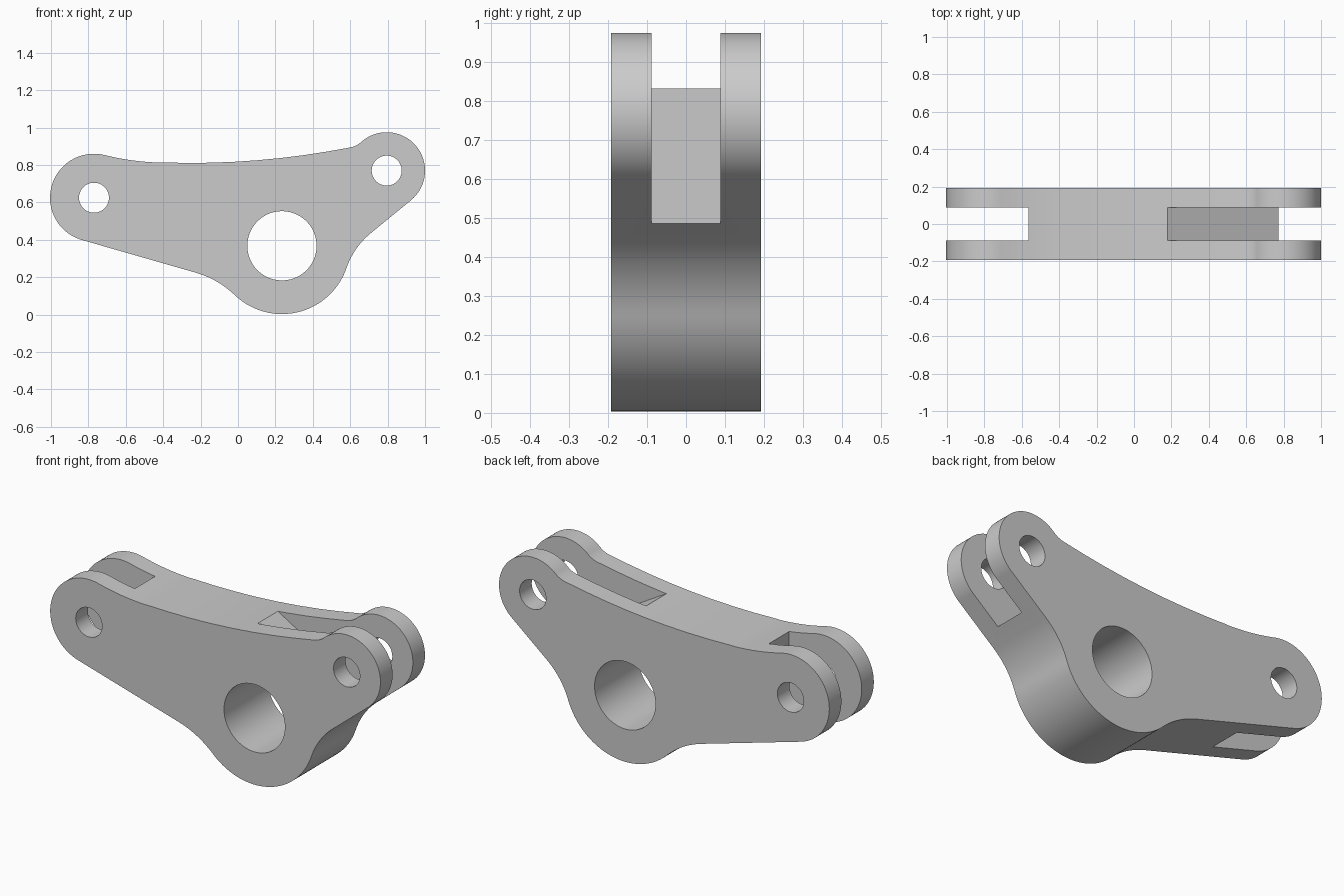
import bpy, bmesh
from math import radians, cos, sin, ceil, hypot

if "Cube" in bpy.data.objects:
    bpy.data.objects.remove(bpy.data.objects["Cube"])

grey = bpy.data.materials.new("light grey metal")
grey.use_nodes = True
colour = (0.6, 0.6, 0.6, 1)
grey.diffuse_color = colour
grey.node_tree.nodes["Principled BSDF"].inputs["Base Color"].default_value = colour


def arc(centre, r, start, end):
    """Points on a circle in the x-z plane, angles in degrees."""
    steps = max(8, ceil(abs(end - start) / 3))
    angles = [radians(start + (end - start) * i / steps) for i in range(steps + 1)]
    return [(centre[0] + r * cos(a), centre[1] + r * sin(a)) for a in angles]


def beside(centre, r, fillet_r, angle):
    """Centre of a fillet touching a circle from outside at an angle."""
    a = radians(angle)
    return centre[0] + (r + fillet_r) * cos(a), centre[1] + (r + fillet_r) * sin(a)


def prism(name, points, half):
    """Extrude an x-z profile symmetrically along y."""
    bm = bmesh.new()
    face = bm.faces.new([bm.verts.new((x, -half, z)) for x, z in points])
    grown = bmesh.ops.extrude_face_region(bm, geom=[face])["geom"]
    bmesh.ops.translate(bm, vec=(0, 2 * half, 0),
                        verts=[g for g in grown if isinstance(g, bmesh.types.BMVert)])
    bmesh.ops.recalc_face_normals(bm, faces=bm.faces)
    mesh = bpy.data.meshes.new(name)
    bm.to_mesh(mesh)
    bm.free()
    mesh.materials.append(grey)
    obj = bpy.data.objects.new(name, mesh)
    bpy.context.collection.objects.link(obj)
    return obj


# Three bosses: the two fork ends and the pivot hub
left, left_r = (-0.77, 0.625), 0.235
right, right_r = (0.795, 0.77), 0.205
hub, hub_r = (0.235, 0.368), 0.365

# Outline, counterclockwise: bosses joined by fillets and straight edges
pieces = [
    arc(left, left_r, 76, 254),
    arc(beside(hub, hub_r, 0.5, -133.8), 0.5, 74, 46.2),
    arc(hub, hub_r, -133.8, -19),
    arc(beside(hub, hub_r, 0.415, -19), 0.415, 161, 129.3),
    arc(right, right_r, -50.7, 132),
    arc(beside(right, right_r, 0.12, 132), 0.12, -48, -78.8),
    arc((-0.25, 5.181), 4.37, -78.8, -92),
    arc(beside(left, left_r, 1.37, 76), 1.37, -92, -104),
]
outline = []
for p in sum(pieces, []):
    if not outline or hypot(p[0] - outline[-1][0], p[1] - outline[-1][1]) > 0.003:
        outline.append(p)
if hypot(outline[0][0] - outline[-1][0], outline[0][1] - outline[-1][1]) < 0.003:
    outline.pop()
body = prism("bell_crank_lever", outline, 0.193)

# Pin holes, hub bore and the two fork slots
cutters = [prism(n, arc(c, r, 0, 360)[:-1], 0.4) for n, c, r in (
    ("left_pin_hole", left, 0.08),
    ("right_pin_hole", right, 0.08),
    ("hub_bore", hub, 0.185))]
slot = 0.088
cutters.append(prism("left_slot", [(-1.2, -0.1), (-0.565, -0.1), (-0.565, 1.3), (-1.2, 1.3)], slot))
cutters.append(prism("right_slot", [(-0.2, 1.055), (1.2, 0.236), (1.2, 1.3), (-0.2, 1.3)], slot))

bpy.ops.object.select_all(action="DESELECT")
bpy.context.view_layer.objects.active = body
body.select_set(True)
for cutter in cutters:
    cutter.hide_render = True
    mod = body.modifiers.new(cutter.name, "BOOLEAN")
    mod.operation, mod.solver, mod.object = "DIFFERENCE", "EXACT", cutter
    bpy.ops.object.modifier_apply(modifier=mod.name)
    bpy.data.objects.remove(cutter)

bpy.ops.object.shade_smooth_by_angle(angle=radians(25))
